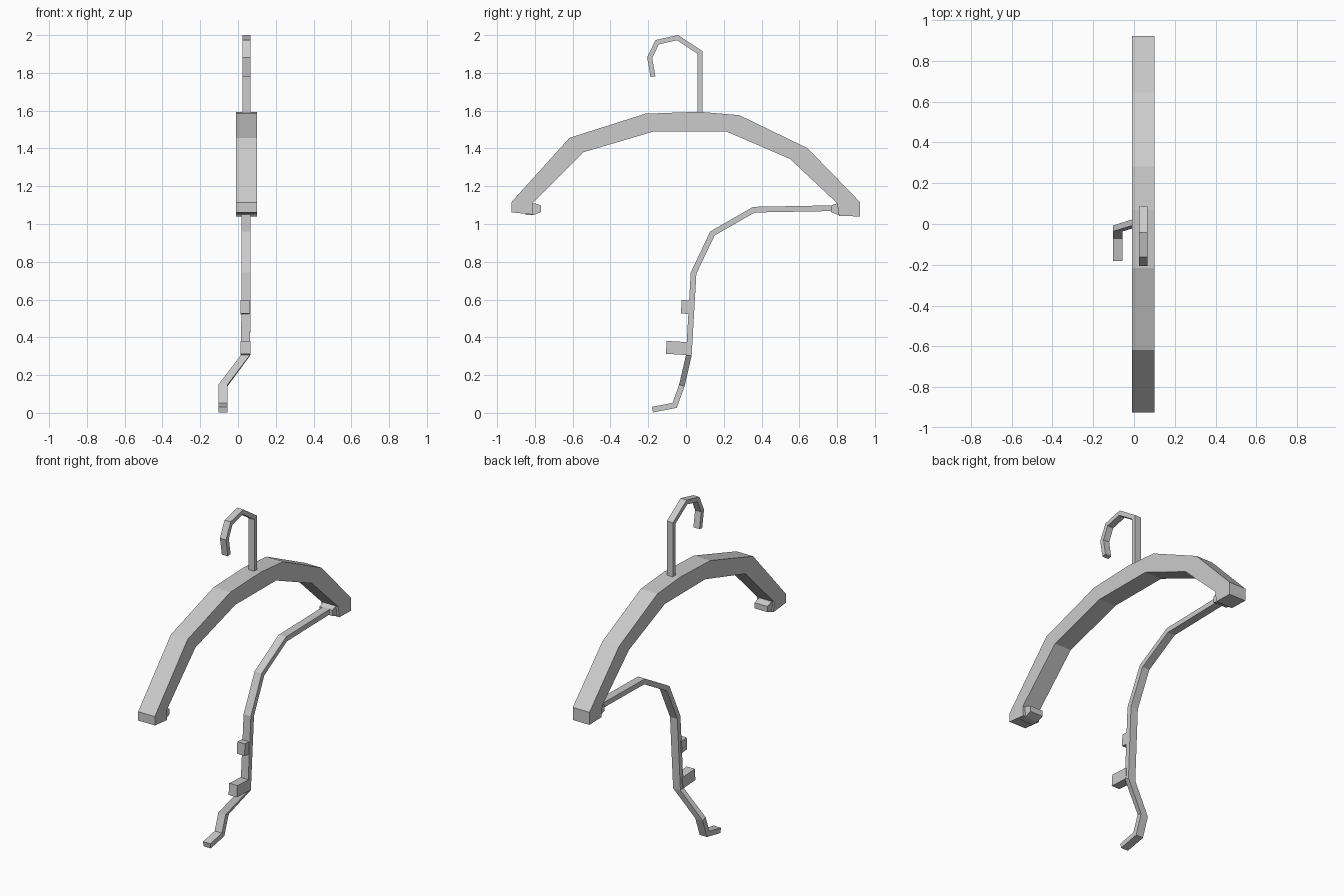
import bpy, bmesh
from mathutils import Vector

if "Cube" in bpy.data.objects:
    bpy.data.objects.remove(bpy.data.objects["Cube"])


def finish(name, bm):
    bmesh.ops.recalc_face_normals(bm, faces=bm.faces)
    mesh = bpy.data.meshes.new(name)
    bm.to_mesh(mesh)
    bm.free()
    obj = bpy.data.objects.new(name, mesh)
    bpy.context.collection.objects.link(obj)
    return obj


def extrude_yz(name, outline, x0, x1):
    """Extrude a side-view outline across x."""
    bm = bmesh.new()
    face = bm.faces.new([bm.verts.new((x0, y, z)) for y, z in outline])
    new = bmesh.ops.extrude_face_region(bm, geom=[face])["geom"]
    verts = [g for g in new if isinstance(g, bmesh.types.BMVert)]
    bmesh.ops.translate(bm, verts=verts, vec=(x1 - x0, 0, 0))
    return finish(name, bm)


def flat_bar(name, path, width, thick):
    """Sweep a rectangle along (x, y, z) points, mitred in the side view."""
    bm = bmesh.new()
    pts = [Vector(p) for p in path]
    rings = []
    for i, p in enumerate(pts):
        dirs = []
        for a, b in ((i - 1, i), (i, i + 1)):
            if a >= 0 and b < len(pts):
                d = pts[b] - pts[a]
                dirs.append(Vector((d.y, d.z)).normalized())
        t = sum(dirs, Vector((0, 0))).normalized()
        n = Vector((-t.y, t.x)) * (thick / 2 / t.dot(dirs[0]))
        rings.append([bm.verts.new((p.x + sx * width / 2, p.y + s * n.x, p.z + s * n.y))
                      for sx, s in ((-1, -1), (1, -1), (1, 1), (-1, 1))])
    for a, b in zip(rings, rings[1:]):
        for k in range(4):
            bm.faces.new((a[k], a[(k + 1) % 4], b[(k + 1) % 4], b[k]))
    bm.faces.new(rings[0])
    bm.faces.new(rings[-1])
    return finish(name, bm)


# Thick arched hanger body
extrude_yz("hanger_body", [
    (-0.925, 1.115), (-0.617, 1.456), (-0.215, 1.584), (0.07, 1.594), (0.283, 1.576),
    (0.644, 1.401), (0.922, 1.115), (0.922, 1.04), (0.81, 1.043), (0.80, 1.11),
    (0.55, 1.345), (0.215, 1.489), (-0.167, 1.491), (-0.543, 1.38), (-0.813, 1.11),
    (-0.81, 1.05), (-0.925, 1.062)], -0.01, 0.10)

# Small inward nubs at the two arm ends
for name, s in (("left_end_nub", -1), ("right_end_nub", 1)):
    extrude_yz(name, [(s * 0.85, 1.105), (s * 0.80, 1.11), (s * 0.767, 1.097),
                      (s * 0.767, 1.063), (s * 0.81, 1.047), (s * 0.85, 1.047)], 0.0, 0.085)

# Hanging hook
flat_bar("hook", [(0.045, 0.074, 1.57), (0.045, 0.074, 1.908), (0.045, -0.045, 1.987),
                  (0.045, -0.153, 1.962), (0.045, -0.192, 1.88), (0.045, -0.175, 1.78)],
         0.04, 0.026)

# Dangling strap that bends sideways near its lower end
flat_bar("strap", [(0.043, 0.80, 1.084), (0.043, 0.36, 1.076), (0.043, 0.14, 0.95),
                   (0.043, 0.04, 0.74), (0.04, 0.015, 0.305), (-0.08, -0.022, 0.145),
                   (-0.08, -0.06, 0.04), (-0.08, -0.178, 0.017)], 0.048, 0.03)

# Two tabs on the strap
extrude_yz("upper_tab", [(-0.026, 0.527), (0.02, 0.522), (0.025, 0.595), (-0.024, 0.598)],
           0.012, 0.062)
extrude_yz("lower_tab", [(-0.107, 0.313), (0.01, 0.306), (0.015, 0.374), (-0.102, 0.381)],
           0.013, 0.067)
